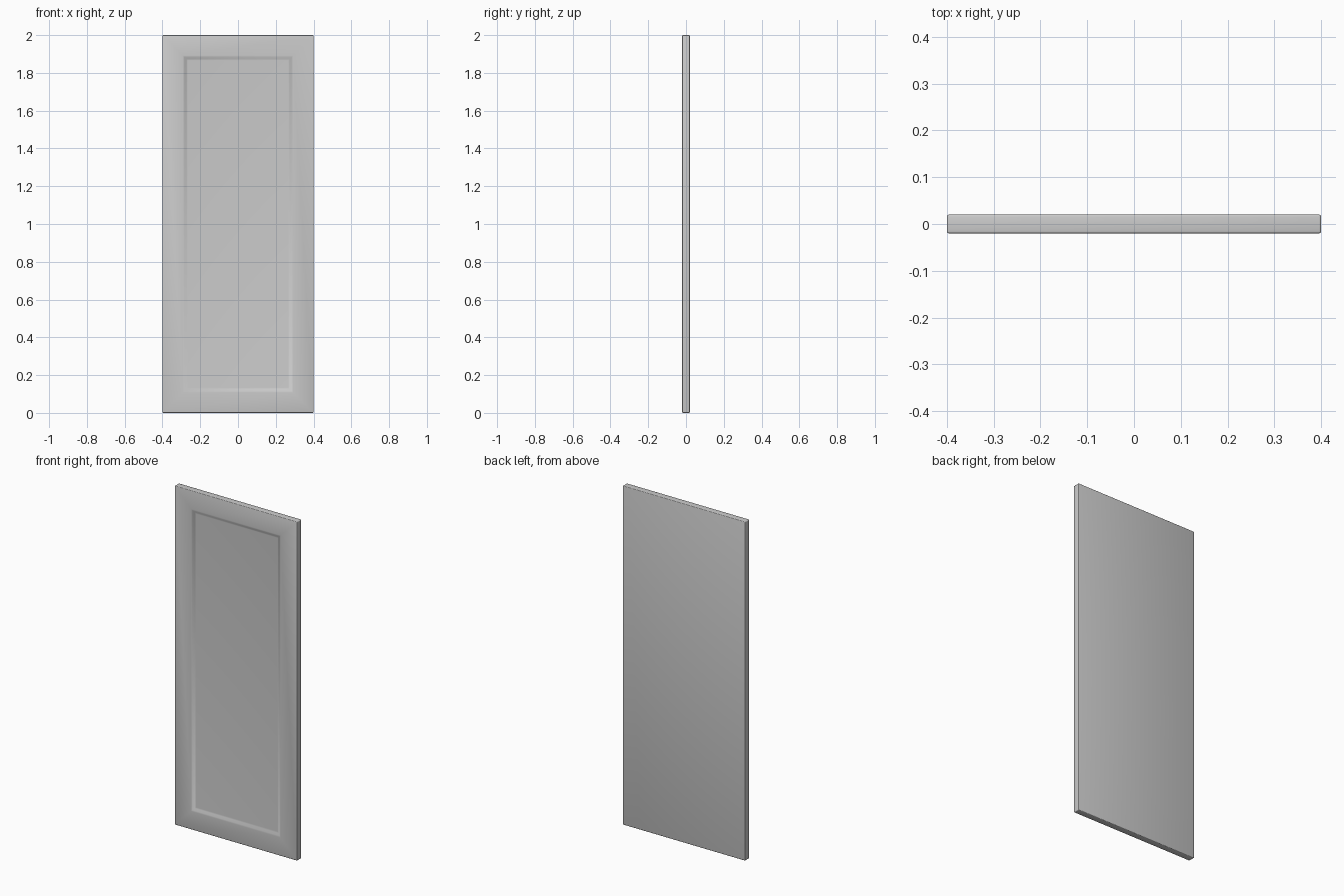
import bpy, bmesh
from mathutils import Vector

if "Cube" in bpy.data.objects:
    bpy.data.objects.remove(bpy.data.objects["Cube"])

W, T, H = 0.8, 0.04, 2.0
bm = bmesh.new()

# door slab
bmesh.ops.create_cube(bm, size=1)
for v in bm.verts:
    v.co = Vector((v.co.x * W, v.co.y * T, v.co.z * H + H / 2))
outer = list(bm.edges)

# recessed front panel with sloped border
front = min(bm.faces, key=lambda f: f.calc_center_median().y)
bmesh.ops.inset_region(bm, faces=[front], thickness=0.112, use_even_offset=True)
rim = list(front.edges)
bmesh.ops.inset_region(bm, faces=[front], thickness=0.018, depth=-0.01, use_even_offset=True)
floor = list(front.edges)

# rounded outer edges and softened recess edges
bmesh.ops.bevel(bm, geom=outer, offset=0.004, offset_type='OFFSET', segments=3,
                profile=0.5, affect='EDGES')
soft = [e for e in rim + floor if e.is_valid]
bmesh.ops.bevel(bm, geom=soft, offset=0.004, offset_type='OFFSET', segments=3,
                profile=0.5, affect='EDGES')
bmesh.ops.recalc_face_normals(bm, faces=bm.faces)

mesh = bpy.data.meshes.new("door_panel")
bm.to_mesh(mesh)
bm.free()
door = bpy.data.objects.new("door_panel", mesh)
bpy.context.collection.objects.link(door)
bpy.context.view_layer.objects.active = door
door.select_set(True)
bpy.ops.object.shade_smooth_by_angle(angle=0.6)
